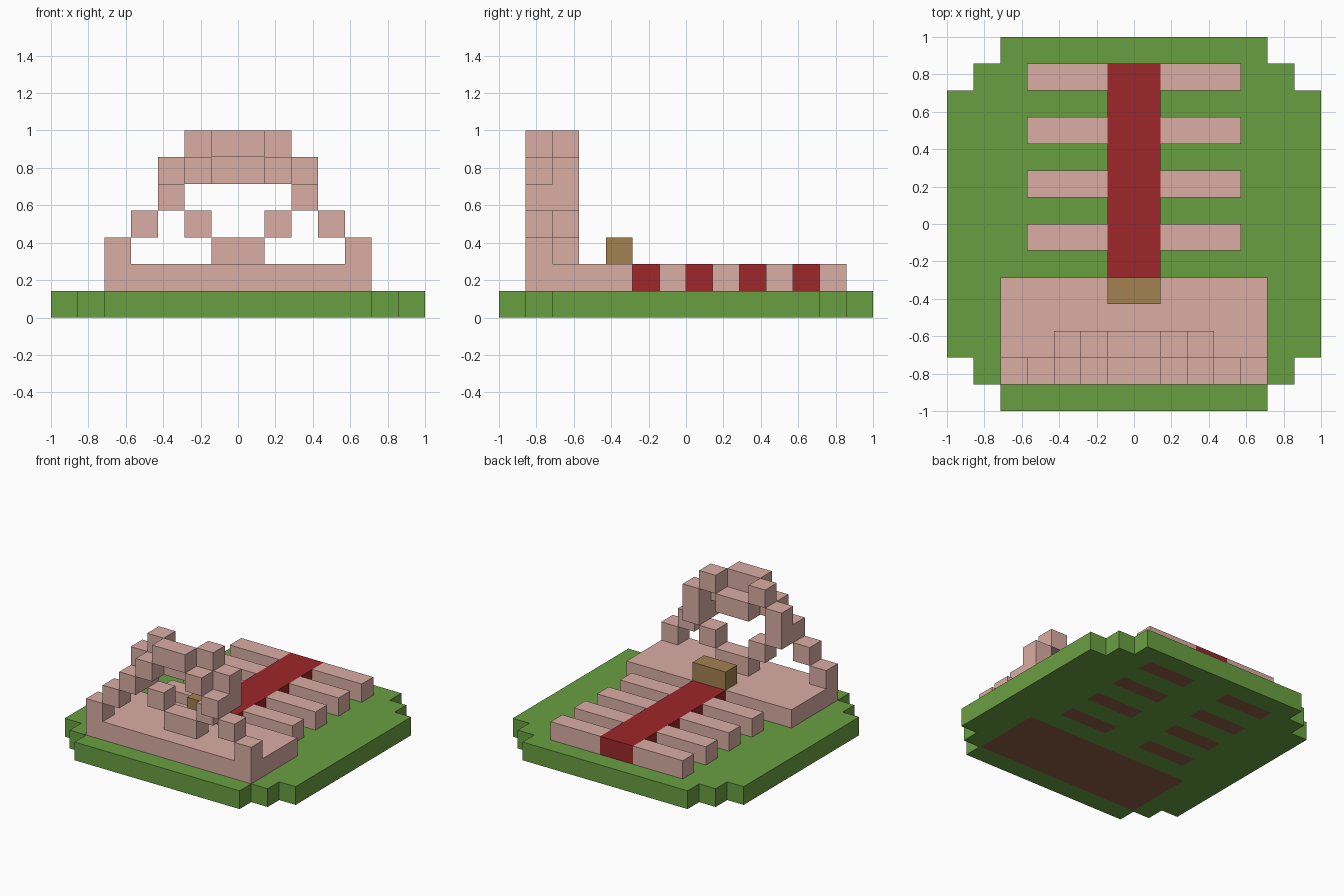
import bpy, bmesh
from mathutils import Vector

U = 1 / 7  # block size

cube = bpy.data.objects.get("Cube")
if cube:
    bpy.data.objects.remove(cube, do_unlink=True)


def material(name, rgb):
    m = bpy.data.materials.new(name)
    m.use_nodes = True
    m.diffuse_color = (*rgb, 1)
    m.node_tree.nodes["Principled BSDF"].inputs["Base Color"].default_value = (*rgb, 1)
    return m


GREEN = material("grass green", (0.141, 0.347, 0.053))
PINK = material("dusty pink", (0.701, 0.418, 0.371))
RED = material("deep red", (0.342, 0.020, 0.023))
BROWN = material("golden brown", (0.362, 0.220, 0.082))
SOIL = material("soil brown", (0.279, 0.117, 0.065))


def add_object(name, bm, *mats):
    mesh = bpy.data.meshes.new(name)
    bm.to_mesh(mesh)
    bm.free()
    for m in mats:
        mesh.materials.append(m)
    obj = bpy.data.objects.new(name, mesh)
    bpy.context.collection.objects.link(obj)


def block(name, mat, xs, ys, zs):
    """Box between grid coordinates, measured in blocks."""
    bm = bmesh.new()
    bmesh.ops.create_cube(bm, size=1)
    for v in bm.verts:
        v.co = Vector([U * r[int(c > 0)] for c, r in zip(v.co, (xs, ys, zs))])
    add_object(name, bm, mat)


def pair(name, mat, xs, ys, zs):
    """Same box on the left (+x) and mirrored on the right."""
    block("left_" + name, mat, xs, ys, zs)
    block("right_" + name, mat, (-xs[1], -xs[0]), ys, zs)


RIB_ROWS = range(-1, 6, 2)


def in_footprint(x, y):
    under_jaw = abs(x) < 5 and -6 < y < -2
    under_rib = 1 < abs(x) < 4 and any(r < y < r + 1 for r in RIB_ROWS)
    return under_jaw or under_rib


# Grass base with stepped corners
bm = bmesh.new()
bmesh.ops.create_grid(bm, x_segments=14, y_segments=14, size=1)
corners = []
for f in bm.faces:
    c = f.calc_center_median() / U
    if min(abs(c.x), abs(c.y)) > 5 and max(abs(c.x), abs(c.y)) > 6:
        corners.append(f)
bmesh.ops.delete(bm, geom=corners, context="FACES")
ext = bmesh.ops.extrude_face_region(bm, geom=bm.faces[:], use_keep_orig=True)
for v in (g for g in ext["geom"] if isinstance(g, bmesh.types.BMVert)):
    v.co.z = U
bmesh.ops.recalc_face_normals(bm, faces=bm.faces[:])

# Soil patches on the underside, slightly inset below the bones
for f in bm.faces:
    c = f.calc_center_median() / U
    f.material_index = int(c.z < 0.1 and in_footprint(c.x, c.y))
bmesh.ops.dissolve_limit(bm, angle_limit=0.01, verts=bm.verts[:], edges=bm.edges[:],
                         delimit={"MATERIAL"})
patches = [f for f in bm.faces if f.material_index]
rims = bmesh.ops.inset_individual(bm, faces=patches, thickness=0.012)
for f in rims["faces"]:
    f.material_index = 0
add_object("grass_base", bm, GREEN, SOIL)

# Jaw slab, spine, ribs and the neck block
block("jaw_slab", PINK, (-5, 5), (-6, -2), (1, 2))
block("neck_block", BROWN, (-1, 1), (-3, -2), (2, 3))
block("spine", RED, (-1, 1), (-2, 6), (1, 2))
for i, row in enumerate(RIB_ROWS):
    pair(f"rib_{i + 1}", PINK, (1, 4), (row, row + 1), (1, 2))

# Stepped outer arch, rising from the jaw corners to the crown
FRONT, REAR = (-6, -5), (-5, -4)
for step in range(4):
    pair(f"arch_step_{step + 1}", PINK, (4 - step, 5 - step), FRONT, (2 + step, 3 + step))
block("arch_crown", PINK, (-1, 1), FRONT, (6, 7))

# Inner arch behind it
pair("inner_post", PINK, (2, 3), REAR, (4, 6))
pair("inner_shoulder", PINK, (1, 2), REAR, (6, 7))
block("inner_lintel", PINK, (-1, 1), REAR, (5, 6))

# Lower teeth
block("lower_tooth_bar", PINK, (-1, 1), REAR, (2, 3))
pair("lower_tooth", PINK, (1, 2), REAR, (3, 4))
